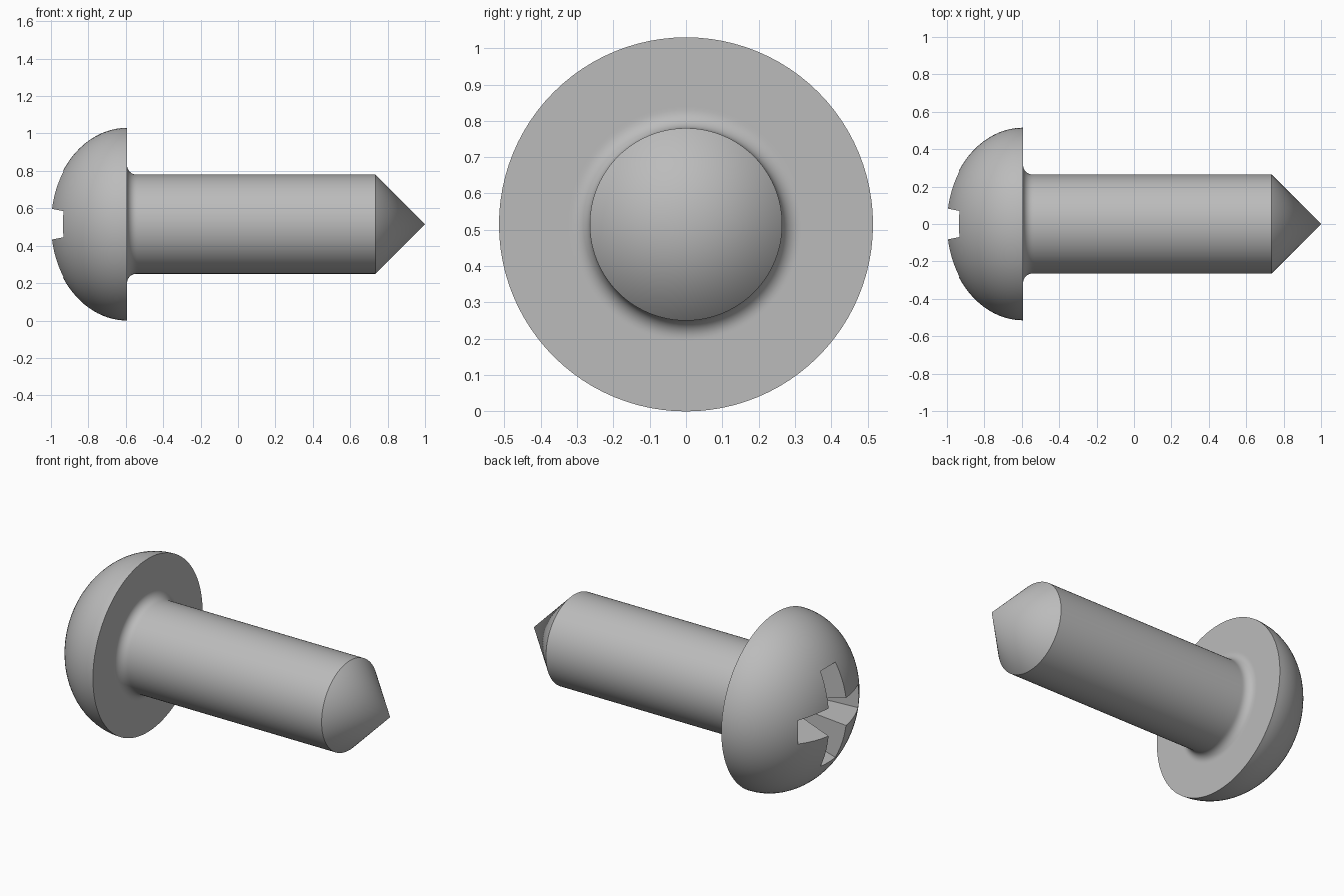
import bpy, bmesh
from math import sin, cos, pi, radians
from mathutils import Matrix, Vector

cube = bpy.data.objects.get("Cube")
if cube:
    bpy.data.objects.remove(cube, do_unlink=True)

HEAD_R, SHAFT_R, FILLET = 0.515, 0.265, 0.05
HEAD_X, HEAD_DEPTH = -0.593, 0.412
SEGMENTS = 96

steel = bpy.data.materials.new("grey_steel")
steel.use_nodes = True
GREY = (0.5, 0.5, 0.5, 1)
steel.diffuse_color = GREY
steel.node_tree.nodes["Principled BSDF"].inputs["Base Color"].default_value = GREY


def make_object(name, bm):
    bmesh.ops.recalc_face_normals(bm, faces=bm.faces)
    mesh = bpy.data.meshes.new(name)
    bm.to_mesh(mesh)
    bm.free()
    mesh.materials.append(steel)
    obj = bpy.data.objects.new(name, mesh)
    obj.location.z = HEAD_R
    bpy.context.collection.objects.link(obj)
    return obj


def lathe(name, profile):
    """Spin (x, radius) points around the x axis."""
    bm = bmesh.new()
    verts = [bm.verts.new((x, 0, r)) for x, r in profile]
    edges = [bm.edges.new(pair) for pair in zip(verts, verts[1:])]
    bmesh.ops.spin(bm, geom=verts + edges, cent=(0, 0, 0), axis=(1, 0, 0),
                   angle=2 * pi, steps=SEGMENTS, use_merge=True)
    bmesh.ops.remove_doubles(bm, verts=bm.verts, dist=1e-5)
    return make_object(name, bm)


def recess_bar(name, turn):
    """Tapered bar that cuts one arm pair of the cross recess."""
    bm = bmesh.new()
    bmesh.ops.create_cube(bm, size=2)
    for v in bm.verts:
        x = -1.06 if v.co.x < 0 else -0.7
        half_width = 0.083 - 0.2 * (x + 1)
        half_length = 0.285 - 0.45 * (x + 0.937)
        v.co = Vector((x, v.co.y * half_length, v.co.z * half_width))
    bmesh.ops.rotate(bm, verts=bm.verts, matrix=Matrix.Rotation(turn, 3, 'X'))
    bar = make_object(name, bm)
    bar.hide_render = True
    return bar


# Domed head, flat underside, fillet, shaft and pointed tip in one profile
DOME_STEPS, FILLET_STEPS = 24, 8
profile = []
for i in range(DOME_STEPS + 1):
    a = pi / 2 * i / DOME_STEPS
    profile.append((HEAD_X - HEAD_DEPTH * cos(a), HEAD_R * sin(a)))
profile.append((HEAD_X, SHAFT_R + FILLET + 0.008))
for i in range(FILLET_STEPS + 1):
    a = pi / 2 * i / FILLET_STEPS
    profile.append((HEAD_X + FILLET * (1 - cos(a)),
                    SHAFT_R + FILLET * (1 - sin(a))))
profile += [(HEAD_X + FILLET + 0.01, SHAFT_R), (0.735, SHAFT_R), (1, 0)]
screw = lathe("screw_body", profile)

# Cross recess in the head
bpy.context.view_layer.objects.active = screw
screw.select_set(True)
for name, turn in (("recess_bar_across", 0), ("recess_bar_upright", pi / 2)):
    bar = recess_bar(name, turn)
    cut = screw.modifiers.new(name, 'BOOLEAN')
    cut.operation = 'DIFFERENCE'
    cut.solver = 'EXACT'
    cut.object = bar
    bpy.ops.object.modifier_apply(modifier=cut.name)
    bpy.data.objects.remove(bar, do_unlink=True)

bpy.ops.object.shade_smooth_by_angle(angle=radians(25))
